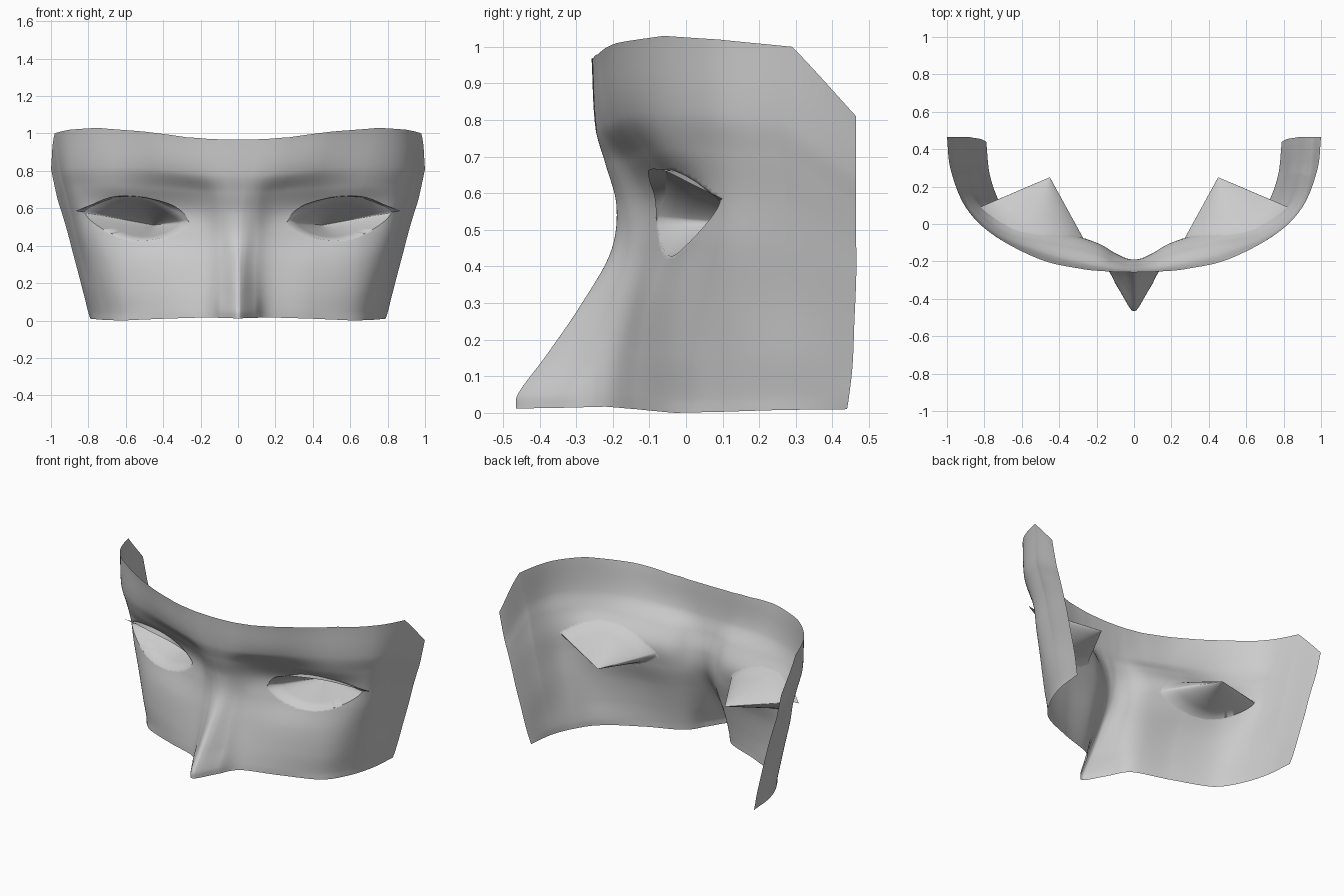
import bpy, bmesh, math
from mathutils import Vector
from mathutils.bvhtree import BVHTree

if "Cube" in bpy.data.objects:
    bpy.data.objects.remove(bpy.data.objects["Cube"])

# Cross-sections of the half face (bottom to top), centre line to outer edge
V = [0, .04, .15, .3, .45, .58, .70, .8, 1]
X = [[0, .025, .09, .17, .39, .61, .71, .77, .79],
     [0, .025, .09, .17, .39, .61, .715, .775, .80],
     [0, .025, .09, .18, .40, .63, .74, .80, .822],
     [0, .03, .09, .19, .41, .65, .775, .83, .853],
     [0, .04, .10, .20, .43, .67, .81, .865, .885],
     [0, .04, .10, .21, .43, .67, .83, .895, .912],
     [0, .05, .11, .22, .44, .69, .86, .925, .94],
     [0, .06, .13, .26, .46, .72, .885, .95, .965],
     [0, .07, .15, .28, .50, .75, .90, .98, 1.0]]
Y = [[-.465, -.445, -.335, -.22, -.135, -.03, .10, .26, .44],
     [-.46, -.44, -.33, -.215, -.135, -.03, .10, .26, .445],
     [-.383, -.365, -.27, -.188, -.125, -.03, .10, .26, .455],
     [-.285, -.268, -.21, -.15, -.10, -.02, .10, .27, .46],
     [-.205, -.195, -.16, -.11, -.05, .005, .10, .27, .465],
     [-.19, -.186, -.163, -.10, -.035, .015, .10, .27, .465],
     [-.22, -.218, -.202, -.155, -.105, -.045, .09, .26, .465],
     [-.247, -.246, -.240, -.215, -.165, -.065, .08, .26, .465],
     [-.258, -.257, -.253, -.24, -.19, -.06, .09, .29, .465]]
TOP = [.967, .968, .97, .98, 1.01, 1.03, 1.02, 1.0, .81]
BOTTOM = [.012, .012, .014, .017, .01, .0, .003, .008, .01]
NU, NV = 160, 110


def spline(ts, vals, t):
    n = len(ts)
    i = 0
    while i < n - 2 and t > ts[i + 1]:
        i += 1

    def tangent(k):
        a, b = max(k - 1, 0), min(k + 1, n - 1)
        return (vals[b] - vals[a]) / (ts[b] - ts[a])
    h = ts[i + 1] - ts[i]
    s = (t - ts[i]) / h
    return ((2*s**3 - 3*s*s + 1) * vals[i] + (s**3 - 2*s*s + s) * h * tangent(i)
            + (3*s*s - 2*s**3) * vals[i + 1] + (s**3 - s*s) * h * tangent(i + 1))


def linear(vals, u):
    i = min(int(u), 7)
    return vals[i] + (vals[i + 1] - vals[i]) * (u - i)


# Eye outline in the front view
X0, X1 = .27, .82


def lids(x):
    s = min(max((x - X0) / (X1 - X0), 0), 1)
    mid, w = .53 + .05 * s, max(math.sin(math.pi * s), 0)
    return mid - .125 * w ** .65, mid + .108 * w ** .8


def finish(bm, name):
    me = bpy.data.meshes.new(name)
    bm.to_mesh(me)
    bm.free()
    ob = bpy.data.objects.new(name, me)
    bpy.context.collection.objects.link(ob)
    m = ob.modifiers.new("mirror", 'MIRROR')
    m.use_clip = True
    m.merge_threshold = .0005
    bpy.ops.object.select_all(action='DESELECT')
    ob.select_set(True)
    bpy.context.view_layer.objects.active = ob
    bpy.ops.object.shade_smooth_by_angle(angle=math.radians(70))
    return ob


# Face sheet
bm = bmesh.new()
U = list(range(-1, 9))
grid = []
for j in range(NV + 1):
    v = j / NV
    xs = [spline(V, [r[k] for r in X], v) for k in range(9)]
    ys = [spline(V, [r[k] for r in Y], v) for k in range(9)]
    xs, ys = [-xs[1]] + xs, [ys[1]] + ys
    row = []
    for i in range(NU + 1):
        u = 8 * i / NU
        lo, hi = linear(BOTTOM, u), linear(TOP, u)
        row.append(bm.verts.new((spline(U, xs, u), spline(U, ys, u), lo + v * (hi - lo))))
    grid.append(row)
for j in range(NV):
    for i in range(NU):
        bm.faces.new((grid[j][i], grid[j][i + 1], grid[j + 1][i + 1], grid[j + 1][i]))
bvh = BVHTree.FromBMesh(bm)


def on_face(x, z):
    hit = bvh.ray_cast(Vector((x, -2, z)), Vector((0, 1, 0)))[0]
    return hit if hit else Vector((x, .1, z))


# Eye opening: remove the inside and fit the rim to the outline
outline = []
for k in range(401):
    x = X0 + (X1 - X0) * (1 - math.cos(math.pi * k / 400)) / 2
    outline += [(x, z) for z in lids(x)]


def inside(f):
    c = f.calc_center_median()
    lo, hi = lids(c.x)
    return X0 < c.x < X1 and lo < c.z < hi


bmesh.ops.delete(bm, geom=[f for f in bm.faces if inside(f)], context='FACES')


def rim_edges():
    return [e for e in bm.edges if e.is_boundary and all(
        .2 < v.co.x < .86 and .35 < v.co.z < .75 and v.co.y < .2 for v in e.verts)]


for v in {v for e in rim_edges() for v in e.verts}:
    p = min(outline, key=lambda q: (q[0] - v.co.x) ** 2 + (q[1] - v.co.z) ** 2)
    v.co = on_face(*p)
bmesh.ops.remove_doubles(bm, verts=bm.verts, dist=.0008)

# Socket: rim drawn back to a point
apex = Vector((.45, .25, .51))
edges = rim_edges()
for t in (.25, .34, .5, .999):
    geom = bmesh.ops.extrude_edge_only(bm, edges=edges)['geom']
    for v in geom:
        if isinstance(v, bmesh.types.BMVert):
            v.co = v.co.lerp(apex, t)
    edges = [e for e in geom if isinstance(e, bmesh.types.BMEdge)]
bmesh.ops.recalc_face_normals(bm, faces=bm.faces)
finish(bm, "half_face_mask")

# Upper lash: strip from the lid to a pointed outer rail
RAIL = [(.25, -.08, .505), (.30, -.085, .585), (.40, -.10, .635), (.55, -.10, .665),
        (.68, -.055, .66), (.78, .025, .62), (.87, .10, .585)]
bm = bmesh.new()
pairs = []
for k in range(41):
    s = k / 40
    x = X0 + (X1 - X0) * s
    lid = on_face(x, lids(x)[1])
    tip = [spline(list(range(7)), [p[a] for p in RAIL], 6 * s) for a in range(3)]
    pairs.append((bm.verts.new(lid), bm.verts.new(tip)))
for (a, b), (c, d) in zip(pairs, pairs[1:]):
    bm.faces.new((a, b, d, c))
finish(bm, "upper_lash")
